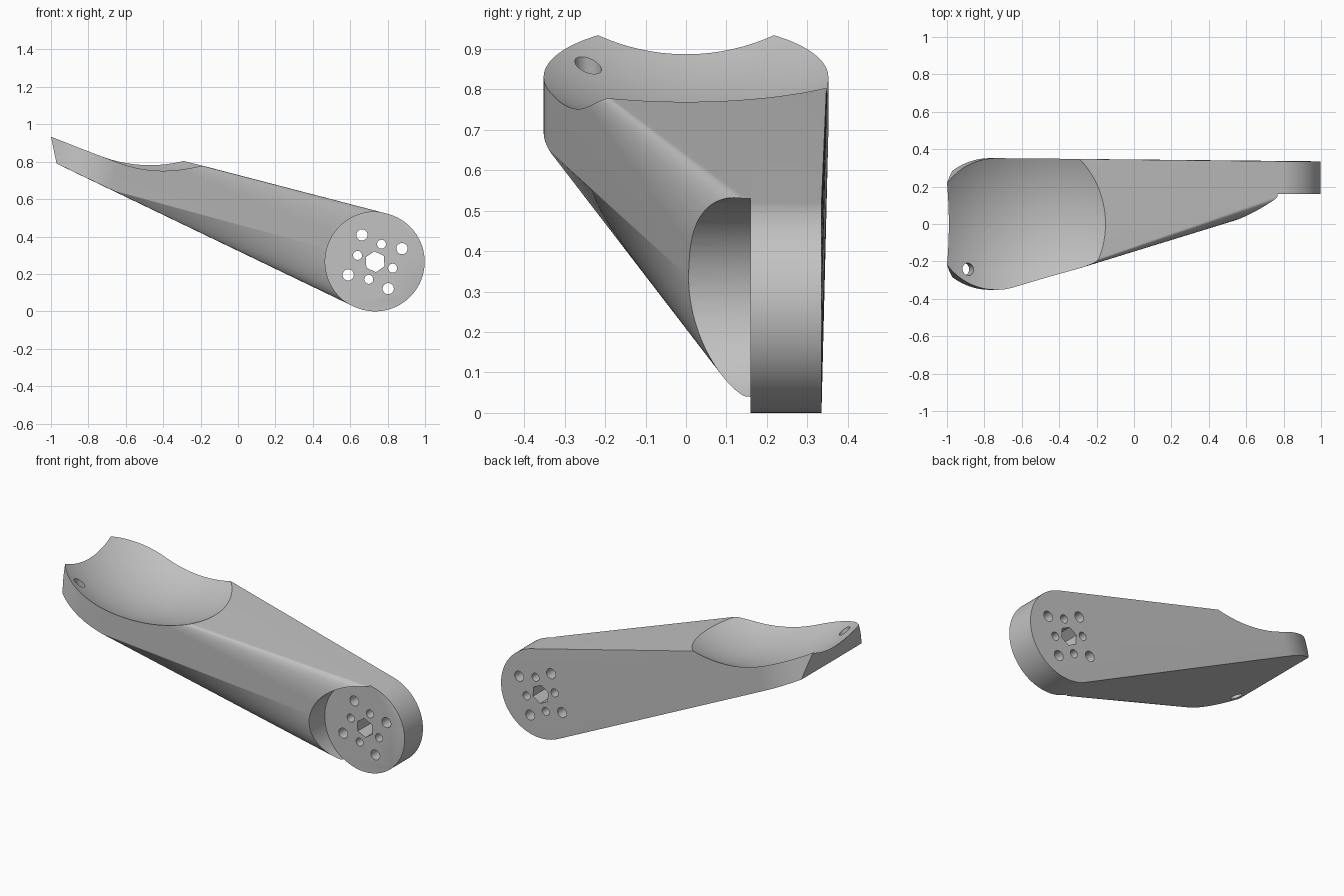
import bpy, bmesh, math
from mathutils import Matrix, Vector

if "Cube" in bpy.data.objects:
    bpy.data.objects.remove(bpy.data.objects["Cube"], do_unlink=True)

grey = bpy.data.materials.new("plain grey")
grey.use_nodes = True
colour = (0.54, 0.54, 0.54, 1)
grey.diffuse_color = colour
grey.node_tree.nodes["Principled BSDF"].inputs["Base Color"].default_value = colour

HUB_X, HUB_Z, HUB_R = 0.733, 0.265, 0.265
HUB_FRONT, HUB_BACK = 0.16, 0.335
SIDES = 96


def make_object(name, bm):
    mesh = bpy.data.meshes.new(name)
    bm.to_mesh(mesh)
    bm.free()
    mesh.materials.append(grey)
    obj = bpy.data.objects.new(name, mesh)
    bpy.context.collection.objects.link(obj)
    return obj


def rod(name, centre, axis, radius, length, sides=32, turn=0.0):
    bm = bmesh.new()
    spin = Vector(axis).to_track_quat('Z', 'Y').to_matrix().to_4x4()
    bmesh.ops.create_cone(bm, cap_ends=True, segments=sides, radius1=radius,
                          radius2=radius, depth=length,
                          matrix=Matrix.Translation(centre) @ spin @ Matrix.Rotation(turn, 4, 'Z'))
    return make_object(name, bm)


def hub_point(angle, distance):
    a = math.radians(angle)
    return HUB_X + distance * math.cos(a), HUB_Z + distance * math.sin(a)


# Arm: hull around the upright hub disc and the sloping cradle pad
bm = bmesh.new()
for i in range(SIDES):
    a = 360 * i / SIDES
    x, z = hub_point(a, HUB_R)
    for y in (HUB_FRONT, HUB_BACK):
        bm.verts.new((x, y, z))
    c, s = math.cos(math.radians(a)), math.sin(math.radians(a))
    low_x = -0.77 + 0.341 * c
    high_x = low_x + 0.055
    bm.verts.new((low_x, 0.352 * s, 0.79 - 0.478 * (low_x + 0.97)))
    bm.verts.new((high_x, 0.352 * s, 0.77 - 0.253 * (high_x + 0.15)))
hull = bmesh.ops.convex_hull(bm, input=bm.verts)
unused = {g for g in hull["geom_interior"] + hull["geom_unused"] if isinstance(g, bmesh.types.BMVert)}
bmesh.ops.delete(bm, geom=list(unused), context='VERTS')
bmesh.ops.dissolve_limit(bm, angle_limit=0.002, verts=bm.verts, edges=bm.edges)
bmesh.ops.recalc_face_normals(bm, faces=bm.faces)
arm = make_object("cradle_arm", bm)

cutters = []

# Spherical bowl of the cradle
bm = bmesh.new()
bmesh.ops.create_uvsphere(bm, u_segments=160, v_segments=100, radius=0.817,
                          matrix=Matrix.Translation((-0.474, 0, 1.52)))
cutters.append(make_object("bowl_cutter", bm))

# Leaning flat end
bm = bmesh.new()
lean = Matrix.Rotation(-0.204, 4, 'Y')
outward = lean @ Vector((-0.5, 0, 0))
bmesh.ops.create_cube(bm, size=1, matrix=Matrix.Translation(Vector((-1, 0, 0.935)) + outward) @ lean)
cutters.append(make_object("end_cutter", bm))

# Round recess in front of the hub
cutters.append(rod("recess_cutter", (HUB_X, HUB_FRONT - 0.5, HUB_Z), (0, 1, 0), HUB_R + 0.002, 1, SIDES))

# Hub holes: hexagonal socket and two rings of four
mid = (HUB_FRONT + HUB_BACK) / 2
bm = bmesh.new()
corners = [hub_point(34 + 60 * k, 0.056) for k in range(6)]
face = bm.faces.new([bm.verts.new((x, mid - 0.2, z)) for x, z in corners])
extruded = bmesh.ops.extrude_face_region(bm, geom=[face])["geom"]
bmesh.ops.translate(bm, vec=(0, 0.4, 0), verts=[g for g in extruded if isinstance(g, bmesh.types.BMVert)])
bmesh.ops.recalc_face_normals(bm, faces=bm.faces)
cutters.append(make_object("socket_cutter", bm))
for start, distance, radius in ((70, 0.1, 0.024), (26, 0.16, 0.03)):
    for k in range(4):
        x, z = hub_point(start + 90 * k, distance)
        cutters.append(rod("hub_hole_cutter", (x, mid, z), (0, 1, 0), radius, 0.4))

# Slanted hole in one corner of the cradle
cutters.append(rod("corner_hole_cutter", (-0.887, -0.242, 0.86), (0.25, 0, 1), 0.033, 0.6))

# Carve the arm, then drop the cutters
for cutter in cutters:
    cutter.hide_render = True
    mod = arm.modifiers.new(cutter.name, 'BOOLEAN')
    mod.operation = 'DIFFERENCE'
    mod.solver = 'EXACT'
    mod.object = cutter
bpy.context.view_layer.update()
carved = bpy.data.meshes.new_from_object(arm.evaluated_get(bpy.context.evaluated_depsgraph_get()))
arm.modifiers.clear()
arm.data = carved
for cutter in cutters:
    bpy.data.objects.remove(cutter, do_unlink=True)

bpy.ops.object.select_all(action='DESELECT')
arm.select_set(True)
bpy.context.view_layer.objects.active = arm
bpy.ops.object.shade_smooth_by_angle(angle=math.radians(25))
